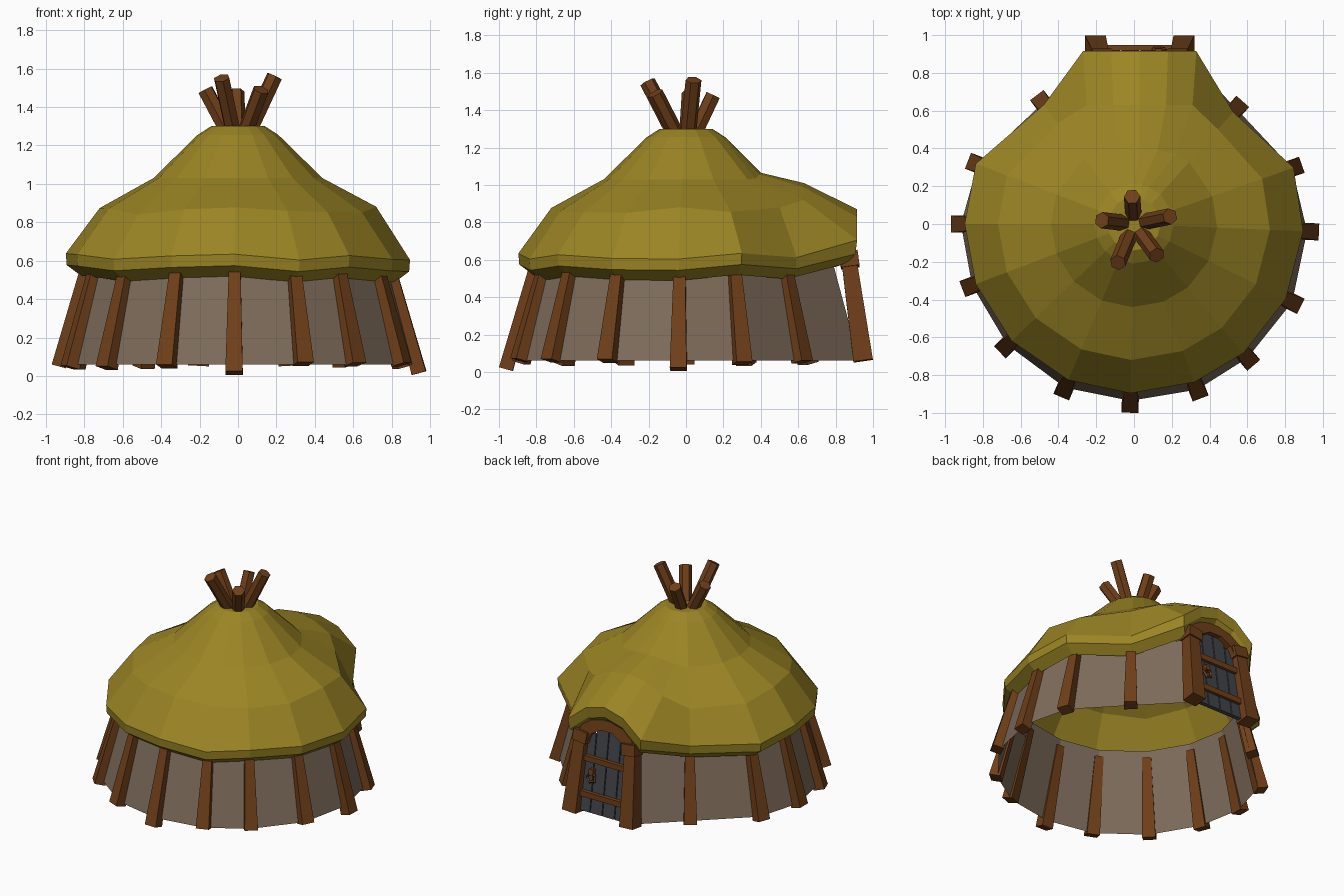
import bpy, bmesh, math, random
from mathutils import Vector

if "Cube" in bpy.data.objects:
    bpy.data.objects.remove(bpy.data.objects["Cube"])

random.seed(4)
V = Vector


def material(name, rgb):
    m = bpy.data.materials.new(name)
    m.diffuse_color = (*rgb, 1)
    m.use_nodes = True
    m.node_tree.nodes["Principled BSDF"].inputs["Base Color"].default_value = m.diffuse_color
    return m


THATCH = material("thatch", (0.33, 0.235, 0.018))
CLAY = material("clay", (0.21, 0.15, 0.105))
WOOD = material("wood", (0.16, 0.05, 0.01))
DARK = material("dark_planks", (0.055, 0.058, 0.068))


def make(name, verts, faces, mat):
    me = bpy.data.meshes.new(name)
    me.from_pydata([tuple(v) for v in verts], [], faces)
    bm = bmesh.new()
    bm.from_mesh(me)
    bmesh.ops.recalc_face_normals(bm, faces=bm.faces)
    bm.to_mesh(me)
    bm.free()
    me.materials.append(mat)
    ob = bpy.data.objects.new(name, me)
    bpy.context.collection.objects.link(ob)
    return ob


def beam(name, p0, p1, w0, w1, out, sides=4, depth=1.0, mat=WOOD):
    """Tapered prism from p0 to p1; 'out' is the direction one flat side faces."""
    p0, p1 = V(p0), V(p1)
    d = (p1 - p0).normalized()
    side = d.cross(V(out)).normalized()
    out = side.cross(d)
    k = 0.5 / math.cos(math.pi / sides)
    verts = []
    for p, w in ((p0, w0), (p1, w1)):
        for i in range(sides):
            a = 2 * math.pi * (i + 0.5) / sides
            verts.append(p + w * k * (out * depth * math.cos(a) + side * math.sin(a)))
    n = sides
    faces = [(i, (i + 1) % n, n + (i + 1) % n, n + i) for i in range(n)]
    faces += [tuple(range(n)), tuple(range(n, 2 * n))]
    return make(name, verts, faces, mat)


# Ground positions of the wall posts, counter-clockwise from the right of the door to its left
POSTS = [(-0.49, 0.65), (-0.84, 0.32), (-0.93, 0), (-0.87, -0.33), (-0.68, -0.65),
         (-0.37, -0.88), (-0.02, -0.95), (0.34, -0.89), (0.61, -0.72), (0.85, -0.42),
         (0.93, -0.04), (0.85, 0.30), (0.55, 0.62)]
CX = 0.03  # door centre


def lean(p, z, s=1.0):
    """Point on the sloping wall above ground position p."""
    f = s * (1 - 0.29 * (z - 0.06))
    return V((p[0] * f, p[1] * f, z))


# Wall panels, open at the doorway
ring = [(CX - 0.21, 0.94)] + POSTS + [(CX + 0.21, 0.94)]
n = len(ring)
wall = [lean(p, 0.06, 0.985) for p in ring] + [lean(p, 0.62, 0.985) for p in ring]
make("wall", wall, [(i, i + 1, n + i + 1, n + i) for i in range(n - 1)], CLAY)

# Leaning posts
for i, p in enumerate(POSTS):
    z0 = 0.015 if i in (6, 10) else random.uniform(0.04, 0.065)
    beam(f"wall_post_{i + 1}", lean(p, z0), lean(p, 0.58, 1.0), 0.09, 0.06,
         (p[0], p[1], 0), depth=0.85)

# Thatched roof: one column of points per post plus five arched columns over the door
TOP = [(0.14, 1.30), (0.21, 1.255)]
SIDE = [(0.44, 1.03), (0.72, 0.85), (0.91, 0.62), (0.905, 0.56), (0.83, 0.505)]
columns = []
for i, p in enumerate(POSTS):
    a = math.atan2(p[1], p[0])
    near = i in (0, len(POSTS) - 1)
    wob = random.uniform(-0.02, 0.02)
    col = []
    for j, (r, z) in enumerate(TOP + SIDE):
        if j > 3:
            r *= 0.87 if near else 0.985
            z += wob
        elif j == 3:
            r *= 0.93 if near else 1.0
            z += random.uniform(-0.03, 0.035)
        col.append(V((r * math.cos(a), r * math.sin(a), z)))
    columns.append(col)
for k in range(5):
    t = 1 - k / 2
    a = math.radians(90 - 22 * t)
    col = [V((r * math.cos(a), r * math.sin(a), z)) for r, z in TOP]
    q = t * t
    col += [V((CX + 0.19 * t, 0.40 - 0.03 * q, 1.065 - 0.03 * q)),
            V((CX + 0.28 * t, 0.63, 1.01 - 0.09 * q)),
            V((CX + 0.30 * t, 0.915, 0.87 - 0.165 * q)),
            V((CX + 0.29 * t, 0.905, 0.79 - 0.16 * q)),
            V((CX + 0.24 * t, 0.86, 0.745 - 0.165 * q))]
    columns.append(col)
m, rows = len(columns), 7
verts = [v for c in columns for v in c]
faces = [(i * rows + j, i * rows + j + 1, (i + 1) % m * rows + j + 1, (i + 1) % m * rows + j)
         for i in range(m) for j in range(rows - 1)]
faces.append(tuple(i * rows for i in range(m)))
make("thatched_roof", verts, faces, THATCH)

# Crossed pole ends at the peak
TIPS = [(0.19, 0.04, 1.56), (-0.01, 0.145, 1.48), (-0.17, 0.02, 1.49),
        (-0.085, -0.205, 1.55), (0.12, -0.165, 1.49)]
for i, t in enumerate(TIPS):
    beam(f"peak_pole_{i + 1}", (t[0] * 0.22, t[1] * 0.22, 1.24), t, 0.075, 0.075,
         (t[0], t[1], 0), sides=6)


# Door, built on a plane leaning back with the wall
def door(x, z, off=0.0):
    return V((CX + x, 0.937 - 0.14 * (z - 0.06) + off, z))


OUT = (0, 1, 0)
for s, side in ((-1, "left"), (1, "right")):
    beam(f"door_post_{side}", door(s * 0.235, 0.06, 0.01), door(s * 0.205, 0.60, 0.01),
         0.11, 0.085, OUT, depth=0.95)
    beam(f"door_post_cap_{side}", door(s * 0.205, 0.56, 0.012), door(s * 0.195, 0.64, 0.012),
         0.11, 0.11, OUT, depth=0.9)

# Arched lintel
arc = [(0.2 * math.cos(math.pi * i / 5), 0.60 + 0.13 * math.sin(math.pi * i / 5)) for i in range(6)]
verts = []
for off in (-0.04, 0.04):
    for x, z in arc:
        verts += [door(x * 1.14, z + 0.03, off), door(x * 0.78, z - 0.045, off)]
faces = []
for i in range(5):
    a, b = 2 * i, 2 * i + 2
    faces += [(a, a + 1, b + 1, b), (a + 12, b + 12, b + 13, a + 13),
              (a, b, b + 12, a + 12), (a + 1, a + 13, b + 13, b + 1)]
faces += [(0, 12, 13, 1), (10, 11, 23, 22)]
make("door_arch", verts, faces, WOOD)

# Planks, cross bars and handle
for i in range(4):
    x = -0.15 + 0.1 * i
    beam(f"door_plank_{i + 1}", door(x, 0.07, -0.01), door(x, 0.62 if i in (0, 3) else 0.70, -0.01),
         0.093, 0.093, OUT, depth=0.3, mat=DARK)
for i, z in enumerate((0.20, 0.45)):
    beam(f"door_bar_{i + 1}", door(-0.2, z, 0.015), door(0.2, z, 0.015), 0.04, 0.04, OUT, depth=0.7)
bpy.ops.mesh.primitive_torus_add(major_segments=5, minor_segments=4, major_radius=0.034,
                                 minor_radius=0.011, location=door(0.1, 0.325, 0.025),
                                 rotation=(math.radians(98), 0, 0))
handle = bpy.context.object
handle.name = "door_ring_handle"
handle.data.materials.append(WOOD)
beam("door_handle_mount", door(0.1, 0.345, 0.02), door(0.1, 0.385, 0.02), 0.035, 0.035, OUT)
